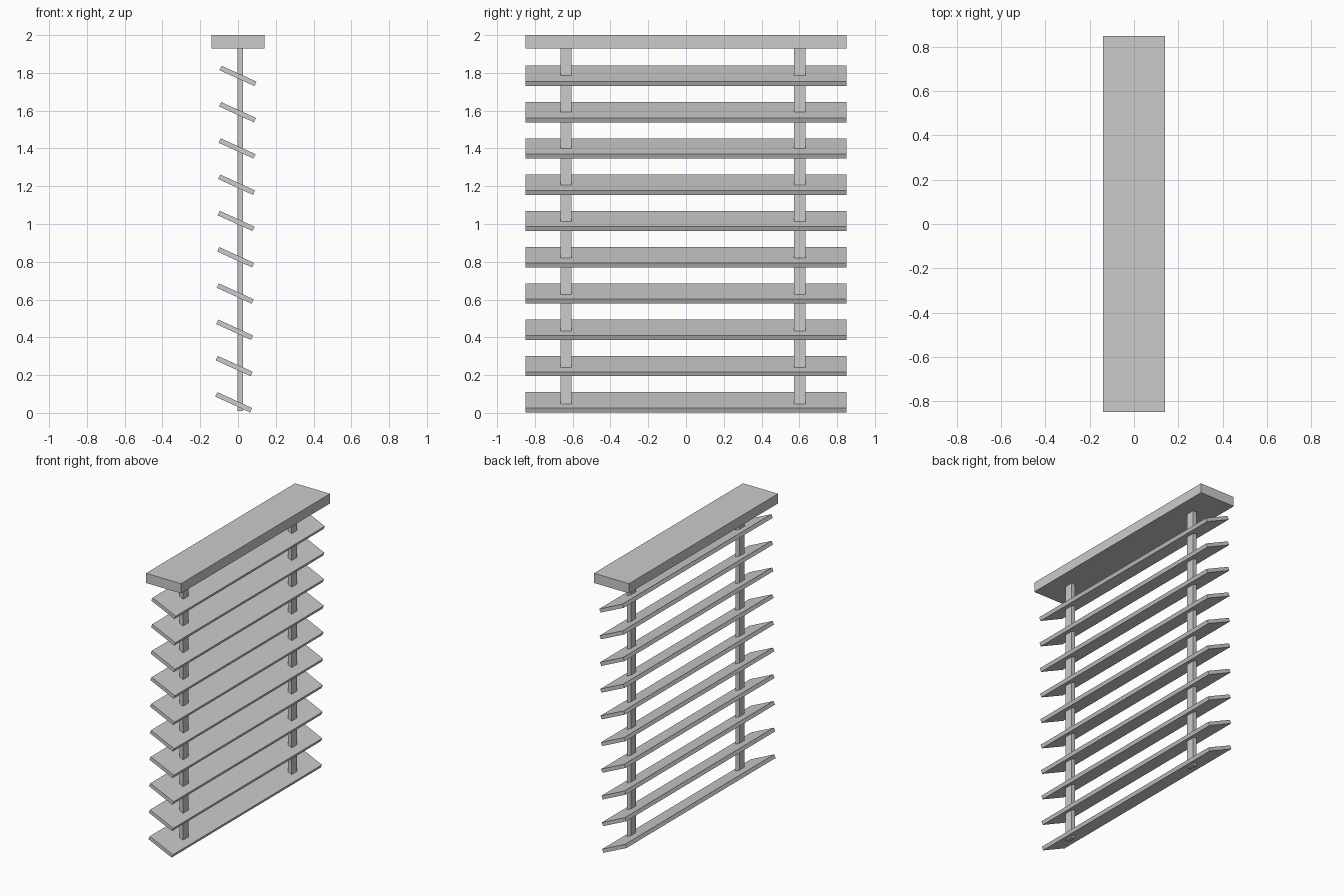
import bpy
from math import radians

if "Cube" in bpy.data.objects:
    bpy.data.objects.remove(bpy.data.objects["Cube"])


def box(name, center, size, tilt=0):
    bpy.ops.mesh.primitive_cube_add(size=1, location=center, rotation=(0, tilt, 0))
    ob = bpy.context.object
    ob.name = name
    ob.scale = size
    return ob


# Head rail
box("head_rail", (0, 0, 1.965), (0.28, 1.7, 0.07))

# Tilted slats, drifting slightly back towards the bottom
COUNT = 10
for i in range(COUNT):
    t = i / (COUNT - 1)
    x = -0.0225 * (1 - t)
    z = 0.056 + 1.728 * t
    box(f"slat_{i + 1}", (x, 0, z), (0.203, 1.7, 0.026), radians(24.5))

# Ladder tapes running through the slats
for side, y in (("left", -0.635), ("right", 0.603)):
    box(f"ladder_tape_{side}", (0.012, y, 0.975), (0.03, 0.06, 1.93))
